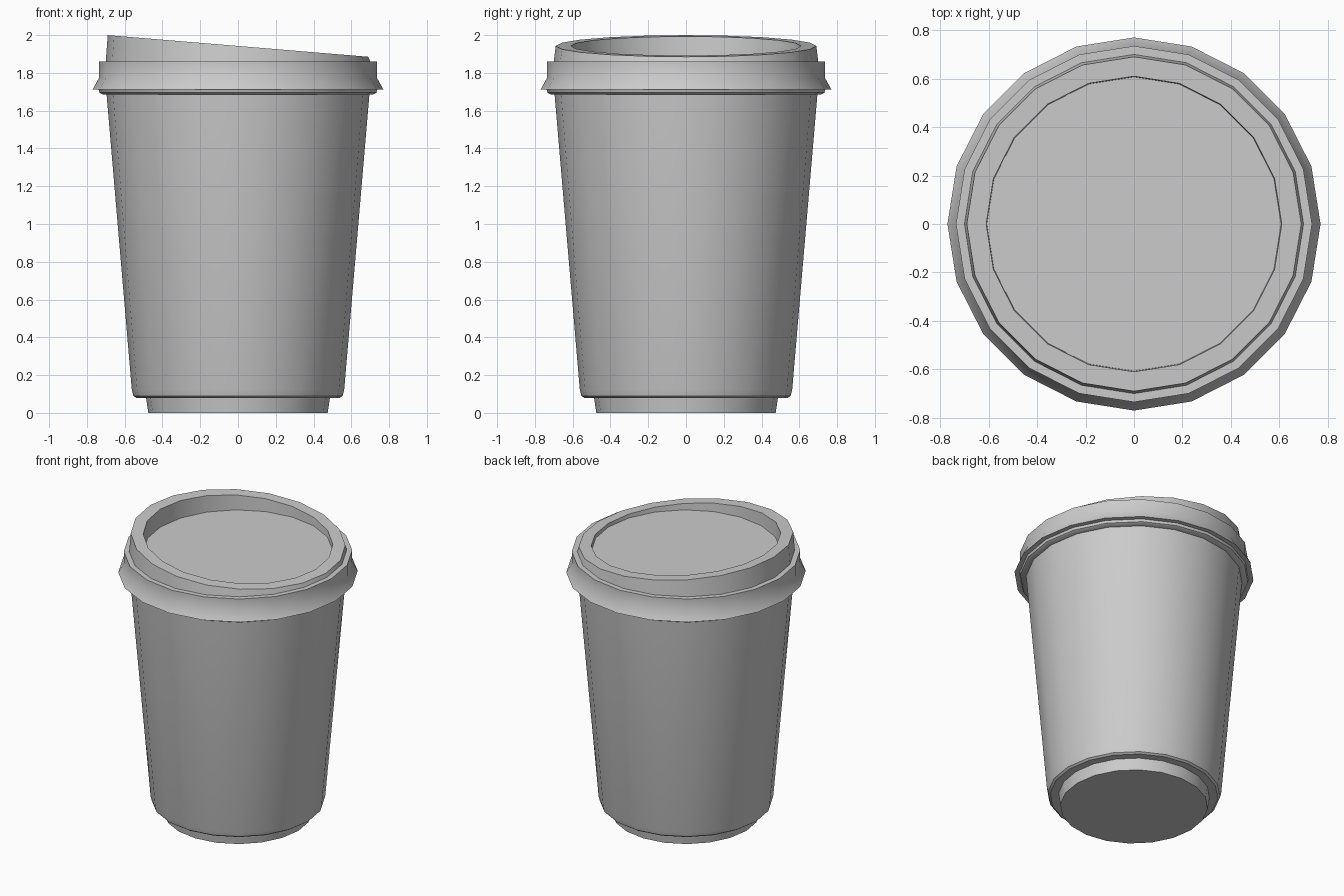
import bpy, bmesh, math

if "Cube" in bpy.data.objects:
    bpy.data.objects.remove(bpy.data.objects["Cube"])

SIDES = 20


def slant(x):
    """Height of the tilted drinking rim."""
    return 1.9425 - 0.083 * x


def lathe(name, profile):
    """Revolve (radius, height) points, capping both ends; height may be a function of x."""
    bm = bmesh.new()
    rings = []
    for r, z in profile:
        ring = []
        for i in range(SIDES):
            a = 2 * math.pi * i / SIDES
            x, y = r * math.cos(a), r * math.sin(a)
            ring.append(bm.verts.new((x, y, z(x) if callable(z) else z)))
        rings.append(ring)
    for low, high in zip(rings, rings[1:]):
        for i in range(SIDES):
            j = (i + 1) % SIDES
            bm.faces.new((low[i], low[j], high[j], high[i]))
    bm.faces.new(rings[0][::-1])
    bm.faces.new(rings[-1])
    bm.normal_update()
    mesh = bpy.data.meshes.new(name)
    bm.to_mesh(mesh)
    bm.free()
    obj = bpy.data.objects.new(name, mesh)
    bpy.context.collection.objects.link(obj)
    bpy.ops.object.select_all(action='DESELECT')
    obj.select_set(True)
    bpy.context.view_layer.objects.active = obj
    bpy.ops.object.shade_smooth_by_angle(angle=math.radians(30))
    return obj


# Recessed foot
lathe("cup_base", [(0.475, 0.0), (0.488, 0.09)])

# Tapered cup wall with a rounded lower edge
lathe("cup_body", [(0.47, 0.08), (0.54, 0.08), (0.554, 0.09), (0.562, 0.12),
                   (0.697, 1.70)])

# Lid: rolled lip, flared skirt, step, slanted rim and sunken flat top
lathe("lid", [(0.68, 1.685), (0.715, 1.685), (0.733, 1.695), (0.738, 1.712),
              (0.77, 1.712), (0.735, 1.775), (0.735, 1.86), (0.70, 1.86),
              (0.69, slant), (0.61, slant), (0.607, 1.868)])
